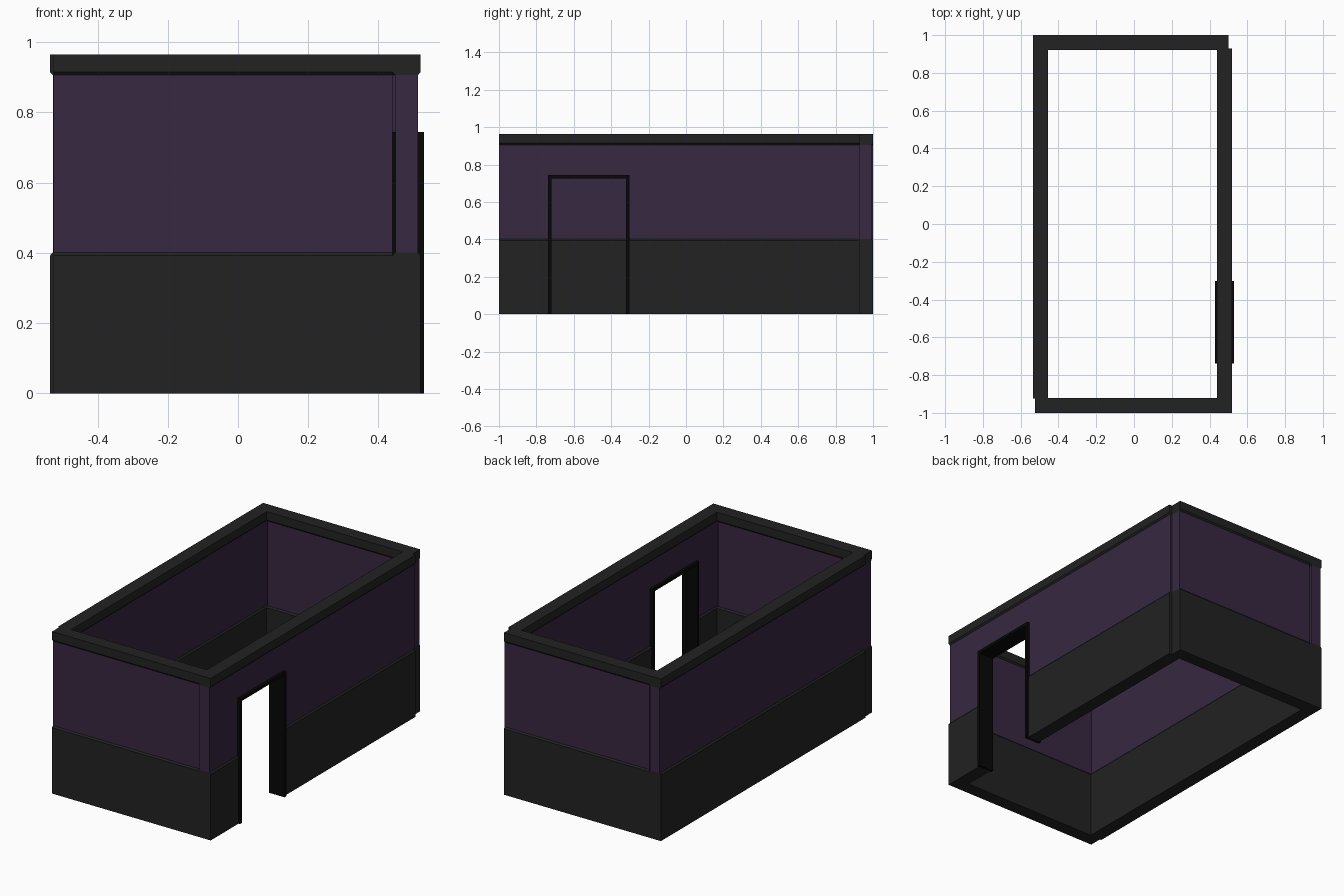
import bpy, bmesh
from mathutils import Vector

if "Cube" in bpy.data.objects:
    bpy.data.objects.remove(bpy.data.objects["Cube"])


def material(name, rgb):
    m = bpy.data.materials.new(name)
    m.diffuse_color = (*rgb, 1)
    m.use_nodes = True
    m.node_tree.nodes["Principled BSDF"].inputs["Base Color"].default_value = m.diffuse_color
    return m


GREY = material("dark_grey", (0.016, 0.016, 0.016))
PURPLE = material("purple", (0.037, 0.021, 0.053))
BLACK = material("black", (0.002, 0.002, 0.002))


def prism(name, profile, to_world, start, end, mats, pick=lambda z: 0):
    """Sweep a closed 2D profile along a straight line."""
    bm = bmesh.new()
    rings = [[bm.verts.new(to_world(u, z, s)) for u, z in profile] for s in (start, end)]
    n = len(profile)
    for i in range(n):
        j = (i + 1) % n
        f = bm.faces.new((rings[0][i], rings[0][j], rings[1][j], rings[1][i]))
        f.material_index = pick((profile[i][1] + profile[j][1]) / 2)
    return bm, rings


def finish(name, bm, mats):
    bmesh.ops.recalc_face_normals(bm, faces=bm.faces)
    me = bpy.data.meshes.new(name)
    bm.to_mesh(me)
    bm.free()
    for m in mats:
        me.materials.append(m)
    ob = bpy.data.objects.new(name, me)
    bpy.context.collection.objects.link(ob)
    return ob


# Wall section: thick base, recessed panel, thick top rail, with small bevels
HALF = [(0.04, 0), (0.04, 0.393), (0.032, 0.402), (0.032, 0.906), (0.04, 0.915), (0.04, 0.965)]


def wall(name, axis, centre, start, end):
    def to_world(u, z, s):
        return Vector((s, centre + u, z)) if axis == "x" else Vector((centre + u, s, z))

    def pick(z):
        return 1 if 0.42 < z < 0.89 else 0

    profile = HALF + [(-u, z) for u, z in reversed(HALF)]
    bm, rings = prism(name, profile, to_world, start, end, None, pick)
    # End caps in horizontal bands so that each band has its own colour
    n = len(profile)
    for r in rings:
        for i in range(len(HALF) - 1):
            f = bm.faces.new((r[i], r[i + 1], r[n - 2 - i], r[n - 1 - i]))
            f.material_index = pick((HALF[i][1] + HALF[i + 1][1]) / 2)
    return finish(name, bm, [GREY, PURPLE])


# Four walls, overlapping in turn around the corners
wall("front_wall", "x", -0.96, -0.525, 0.44)
wall("back_wall", "x", 0.96, -0.455, 0.50)
wall("left_wall", "y", -0.495, -0.925, 1.0)
right = wall("right_wall", "y", 0.48, -1.0, 0.928)

# Doorway opening
bpy.ops.mesh.primitive_cube_add(size=1, location=(0.48, -0.52, 0.315))
cutter = bpy.context.object
cutter.name = "doorway_cutter"
cutter.scale = (0.3, 0.415, 0.84)
cutter.hide_render = True
cutter.display_type = "WIRE"
mod = right.modifiers.new("doorway", "BOOLEAN")
mod.operation = "DIFFERENCE"
mod.solver = "EXACT"
mod.object = cutter
bpy.context.view_layer.objects.active = right
bpy.ops.object.select_all(action="DESELECT")
right.select_set(True)
bpy.ops.object.modifier_apply(modifier=mod.name)
bpy.data.objects.remove(cutter)

# Door frame: two posts and a lintel as one arch-shaped sweep
ARCH = [(-0.738, 0), (-0.738, 0.745), (-0.302, 0.745), (-0.302, 0),
        (-0.32, 0), (-0.32, 0.727), (-0.72, 0.727), (-0.72, 0)]
bm, rings = prism("door_frame", ARCH, lambda y, z, x: Vector((x, y, z)), 0.43, 0.53, None)
for r in rings:
    for i in range(3):
        bm.faces.new((r[i], r[i + 1], r[6 - i], r[7 - i]))
finish("door_frame", bm, [BLACK])
